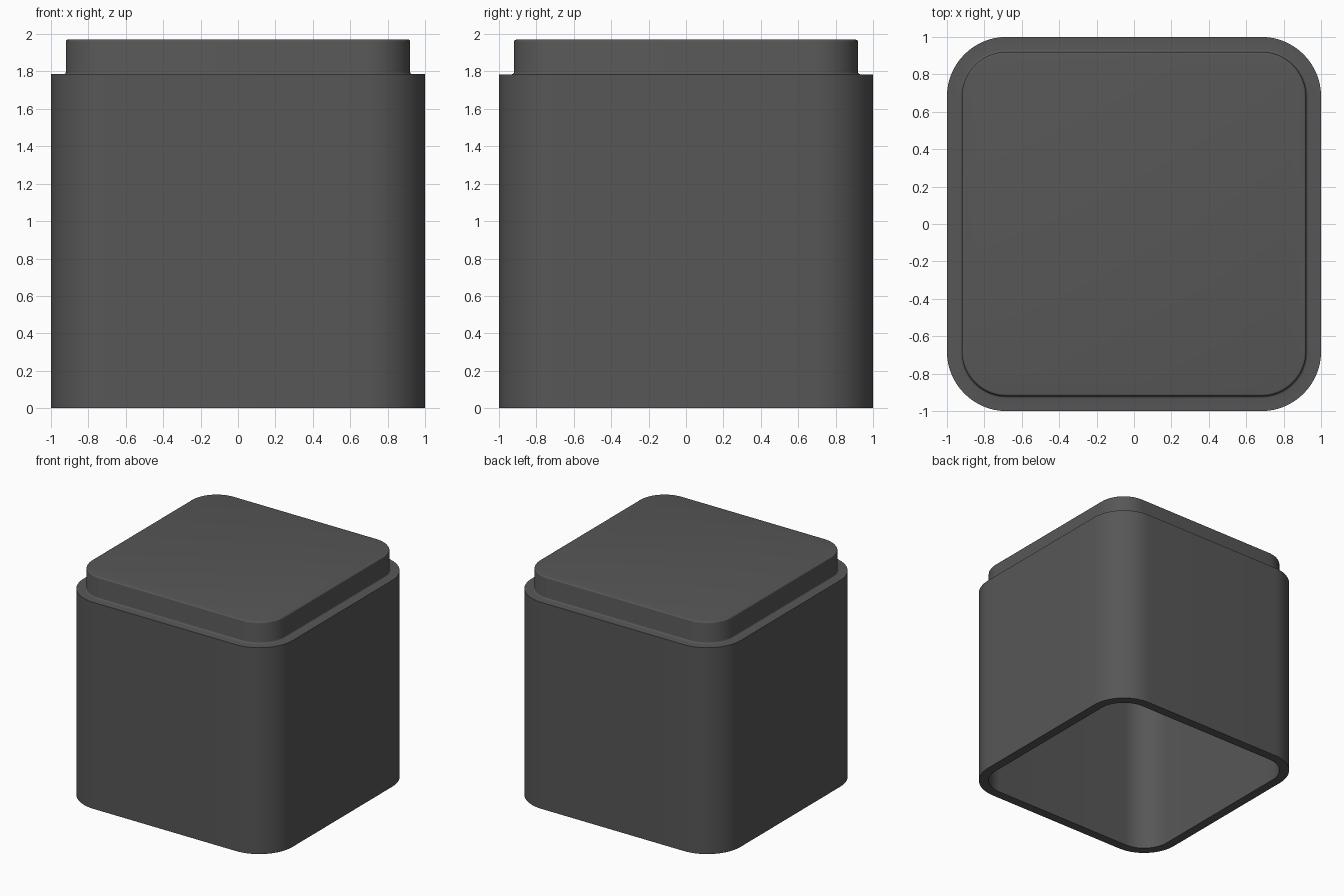
import bpy, bmesh, math

cube = bpy.data.objects.get("Cube")
if cube:
    bpy.data.objects.remove(cube, do_unlink=True)

CORNER = 0.32      # outer corner radius
WALL = 0.08        # wall thickness and shelf width
SHELF = 1.785      # height of the shelf
TOP = 1.97
SEGMENTS = 16      # per corner
FILLET = 0.012

mat = bpy.data.materials.new("dark grey")
mat.use_nodes = True
colour = (0.095, 0.095, 0.095, 1)
mat.diffuse_color = colour
bsdf = mat.node_tree.nodes["Principled BSDF"]
bsdf.inputs["Base Color"].default_value = colour
bsdf.inputs["Roughness"].default_value = 0.6


def ring(bm, inset, z):
    """Rounded square loop, concentric with the outer wall."""
    radius = CORNER - inset
    centre = 1 - CORNER
    verts = []
    for quarter in range(4):
        mid = math.radians(45 + 90 * quarter)
        cx = math.copysign(centre, math.cos(mid))
        cy = math.copysign(centre, math.sin(mid))
        for i in range(SEGMENTS + 1):
            a = math.pi / 2 * (quarter + i / SEGMENTS)
            verts.append(bm.verts.new((cx + radius * math.cos(a),
                                       cy + radius * math.sin(a), z)))
    return verts


def arc(cx, cz, start, end, steps=4):
    """Small fillet in the (inset, z) profile, angles in degrees."""
    points = []
    for i in range(steps + 1):
        a = math.radians(start + (end - start) * i / steps)
        points.append((cx + FILLET * math.cos(a), cz + FILLET * math.sin(a)))
    return points


# Profile from the inner ceiling, down the hollow, round the rim and up outside
profile = [(2 * WALL, TOP - WALL), (2 * WALL, SHELF - WALL),
           (WALL, SHELF - WALL), (WALL, 0), (0, 0), (0, SHELF)]
profile += arc(WALL - FILLET, SHELF + FILLET, -90, 0)
profile += arc(WALL + FILLET, TOP - FILLET, 180, 90)

# Loft the rounded square through the profile and close both ends
bm = bmesh.new()
rings = [ring(bm, inset, z) for inset, z in profile]
for low, high in zip(rings, rings[1:]):
    for i in range(len(low)):
        j = (i + 1) % len(low)
        bm.faces.new((low[i], low[j], high[j], high[i]))
bm.faces.new(rings[0])
bm.faces.new(rings[-1])
bmesh.ops.recalc_face_normals(bm, faces=bm.faces)

mesh = bpy.data.meshes.new("hollow_stepped_cover")
bm.to_mesh(mesh)
bm.free()
mesh.materials.append(mat)
cover = bpy.data.objects.new("hollow_stepped_cover", mesh)
bpy.context.collection.objects.link(cover)

# Smooth corners, crisp rims
bpy.ops.object.select_all(action='DESELECT')
cover.select_set(True)
bpy.context.view_layer.objects.active = cover
bpy.ops.object.shade_smooth_by_angle(angle=math.radians(30))
